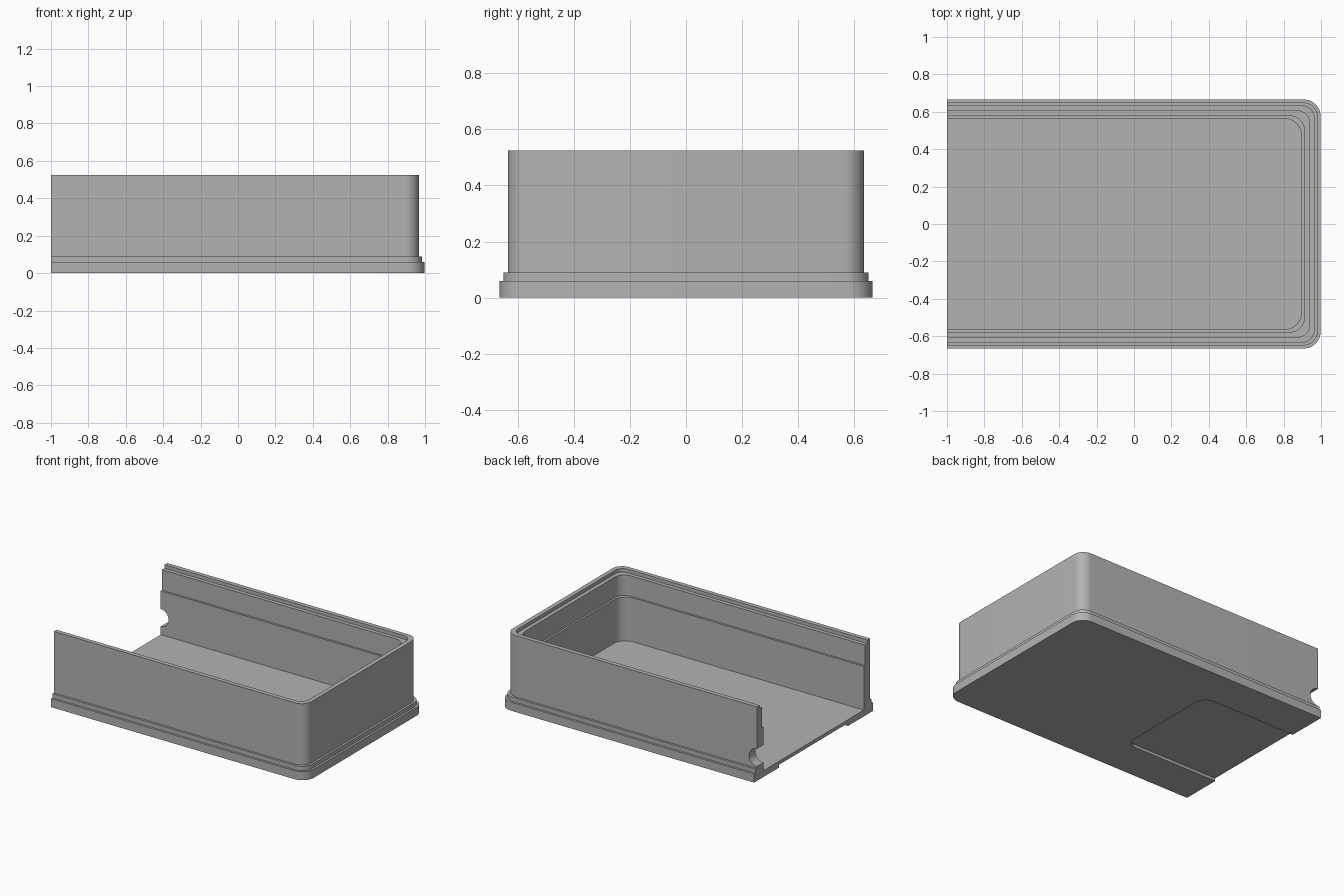
import bpy, bmesh, math
from mathutils import Vector

if "Cube" in bpy.data.objects:
    bpy.data.objects.remove(bpy.data.objects["Cube"], do_unlink=True)

grey = bpy.data.materials.new("light grey plastic")
grey.use_nodes = True
COLOR = (0.45, 0.45, 0.45, 1)
grey.diffuse_color = COLOR
grey.node_tree.nodes["Principled BSDF"].inputs["Base Color"].default_value = COLOR

OPEN_X = -1.0   # the open end of the tray
SEGS = 12


def outline(half, right, radius, left=OPEN_X):
    """U-shaped outline with two rounded corners at +x."""
    pts = [(left, -half)]
    for sign, start in ((-1, -90), (1, 0)):
        cx, cy = right - radius, sign * (half - radius)
        for i in range(SEGS + 1):
            a = math.radians(start + 90 * i / SEGS)
            pts.append((cx + radius * math.cos(a), cy + radius * math.sin(a)))
    pts.append((left, half))
    return pts


def loft(name, layers):
    """Solid skinned through (outline, z) layers, closed flat at the open end."""
    bm = bmesh.new()
    rings = [[bm.verts.new((x, y, z)) for x, y in pts] for pts, z in layers]
    for a, b in zip(rings, rings[1:]):
        for i in range(len(a) - 1):
            bm.faces.new((a[i], a[i + 1], b[i + 1], b[i]))
    bm.faces.new(rings[0])
    bm.faces.new(rings[-1])
    bm.faces.new([r[0] for r in rings] + [r[-1] for r in reversed(rings)])
    bmesh.ops.recalc_face_normals(bm, faces=bm.faces)
    mesh = bpy.data.meshes.new(name)
    bm.to_mesh(mesh)
    bm.free()
    obj = bpy.data.objects.new(name, mesh)
    bpy.context.collection.objects.link(obj)
    mesh.materials.append(grey)
    return obj


def cut(target, cutter):
    bpy.context.view_layer.objects.active = target
    mod = target.modifiers.new("cut", "BOOLEAN")
    mod.operation, mod.solver, mod.object = "DIFFERENCE", "EXACT", cutter
    bpy.ops.object.modifier_apply(modifier=mod.name)
    bpy.data.objects.remove(cutter, do_unlink=True)


# Tray wall profile: half width, corner radius, height (outside up, inside down)
PROFILE = [
    (0.665, 0.09, 0.0), (0.665, 0.09, 0.06),      # base flange
    (0.65, 0.08, 0.06), (0.65, 0.08, 0.09),       # small step
    (0.635, 0.075, 0.09), (0.635, 0.075, 0.525),  # outer wall
    (0.604, 0.06, 0.525), (0.604, 0.06, 0.5),     # rim lip
    (0.577, 0.075, 0.5), (0.577, 0.075, 0.355),   # upper inner wall
    (0.563, 0.09, 0.355), (0.563, 0.09, 0.045),   # lower inner wall and floor
]
tray = loft("tray", [(outline(h, h + 0.333, r), z) for h, r, z in PROFILE])

# Shallow pocket in the underside, open at the end
pocket = outline(0.385, -0.26, 0.08, left=OPEN_X - 0.1)
cut(tray, loft("pocket_cutter", [(pocket, -0.1), (pocket, 0.02)]))

# Half-round cable notch through the back wall
bpy.ops.mesh.primitive_cylinder_add(
    vertices=32, radius=0.062, depth=0.3,
    location=Vector((OPEN_X, 0.61, 0.165)), rotation=(math.pi / 2, 0, 0))
cut(tray, bpy.context.object)

bpy.ops.object.select_all(action="DESELECT")
tray.select_set(True)
bpy.context.view_layer.objects.active = tray
bpy.ops.object.shade_smooth_by_angle(angle=math.radians(30))
